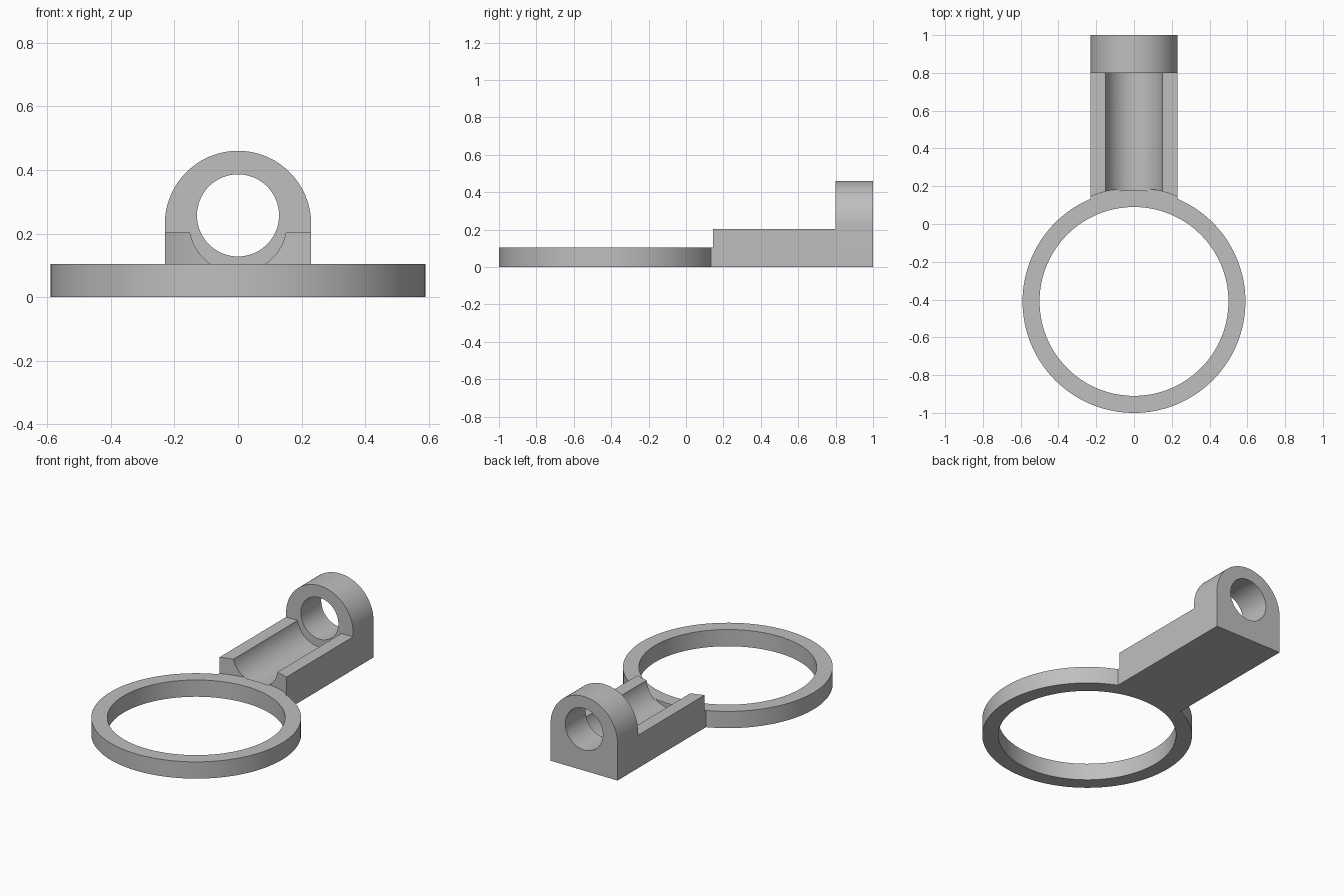
import bpy
import bmesh
from math import cos, sin, pi, radians
from mathutils import Matrix, Vector

cube = bpy.data.objects.get("Cube")
if cube:
    bpy.data.objects.remove(cube, do_unlink=True)

RING_Y = -0.41      # centre of the ring
RING_R = 0.59
RING_H = 0.104
HALF_W = 0.23       # half width of the arm, also the arch radius
ARM_H = 0.204
COLLAR_Y = 0.80     # where the arm meets the collar

grey = bpy.data.materials.new("plain grey")
grey.use_nodes = True
grey.diffuse_color = (0.52, 0.52, 0.52, 1)
grey.node_tree.nodes["Principled BSDF"].inputs["Base Color"].default_value = grey.diffuse_color


def prism(name, outline, start, depth):
    """Extrude a flat outline along the depth vector."""
    bm = bmesh.new()
    face = bm.faces.new([bm.verts.new(Vector(p) + Vector(start)) for p in outline])
    grown = bmesh.ops.extrude_face_region(bm, geom=[face])["geom"]
    verts = [v for v in grown if isinstance(v, bmesh.types.BMVert)]
    bmesh.ops.translate(bm, verts=verts, vec=depth)
    bmesh.ops.recalc_face_normals(bm, faces=bm.faces)
    mesh = bpy.data.meshes.new(name)
    bm.to_mesh(mesh)
    bm.free()
    mesh.materials.append(grey)
    obj = bpy.data.objects.new(name, mesh)
    bpy.context.collection.objects.link(obj)
    return obj


def upright_disc(name, radius, z0, z1):
    """Vertical cylinder on the ring axis."""
    n = 128
    outline = [(radius * cos(2 * pi * i / n), radius * sin(2 * pi * i / n), 0) for i in range(n)]
    return prism(name, outline, (0, RING_Y, z0), (0, 0, z1 - z0))


def lying_rod(name, radius, z, y0, y1):
    """Horizontal cylinder along the arm."""
    n = 96
    outline = [(radius * cos(2 * pi * i / n), 0, radius * sin(2 * pi * i / n)) for i in range(n)]
    return prism(name, outline, (0, y0, z), (0, y1 - y0, 0))


def cut(obj, *cutters):
    """Subtract the cutters, then discard them."""
    bpy.ops.object.select_all(action="DESELECT")
    bpy.context.view_layer.objects.active = obj
    obj.select_set(True)
    for cutter in cutters:
        cutter.hide_render = True
        mod = obj.modifiers.new("cut", "BOOLEAN")
        mod.operation = "DIFFERENCE"
        mod.solver = "EXACT"
        mod.object = cutter
        bpy.ops.object.modifier_apply(modifier=mod.name)
        bpy.data.objects.remove(cutter, do_unlink=True)
    bpy.ops.object.shade_smooth_by_angle(angle=radians(30))


# Flat ring
ring = upright_disc("ring", RING_R, 0, RING_H)
cut(ring, upright_disc("ring_opening", 0.50, -0.1, 0.3))

# Arm with a round trough, its front end shaped to the ring
box = [(-HALF_W, 0, 0), (HALF_W, 0, 0), (HALF_W, 0, ARM_H), (-HALF_W, 0, ARM_H)]
arm = prism("trough_arm", box, (0, 0, 0), (0, COLLAR_Y, 0))
cut(arm,
    lying_rod("trough_cutter", 0.153, 0.231, -0.2, 0.9),
    upright_disc("lower_end_cutter", RING_R - 0.001, -0.1, 0.4),
    upright_disc("upper_end_cutter", RING_R + 0.011, RING_H, 0.4))

# Arched collar with a round hole
arch = [(-HALF_W, 0, 0), (HALF_W, 0, 0)]
arch += [(HALF_W * cos(pi * i / 48), 0, HALF_W + HALF_W * sin(pi * i / 48)) for i in range(49)]
collar = prism("arched_collar", arch, (0, COLLAR_Y, 0), (0, 0.20, 0))
cut(collar, lying_rod("collar_hole", 0.129, 0.257, 0.7, 1.1))
